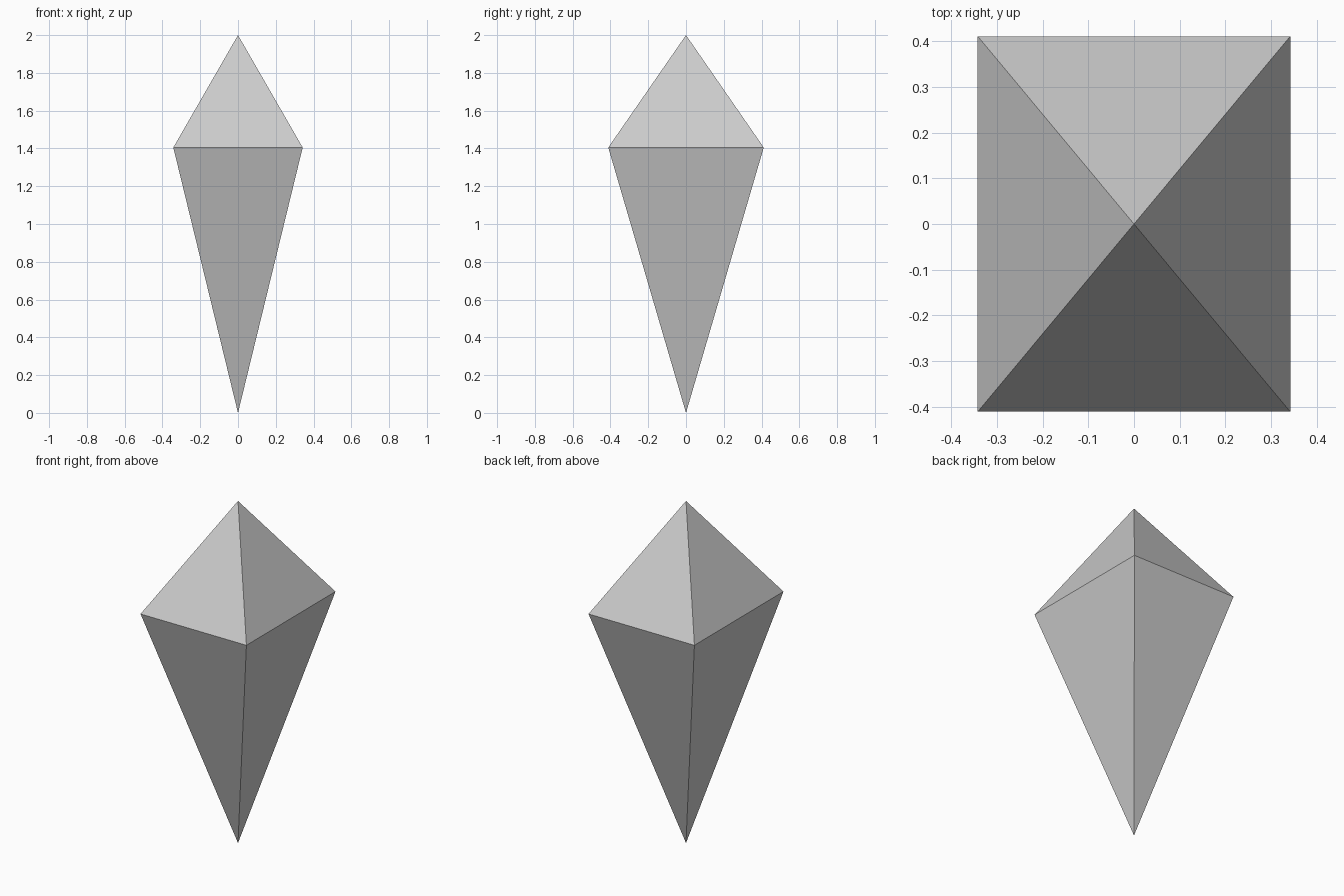
import bpy
import bmesh

if "Cube" in bpy.data.objects:
    bpy.data.objects.remove(bpy.data.objects["Cube"])

HALF_X, HALF_Y = 0.3425, 0.4115   # girdle half sizes
GIRDLE_Z, TOP_Z = 1.405, 2.0

bm = bmesh.new()

# Rectangular girdle, then the lower and upper points
girdle = [bm.verts.new((sx * HALF_X, sy * HALF_Y, GIRDLE_Z))
          for sx, sy in ((-1, -1), (1, -1), (1, 1), (-1, 1))]
bottom = bm.verts.new((0, 0, 0))
top = bm.verts.new((0, 0, TOP_Z))

# Four long lower facets and four short upper facets
for i in range(4):
    a, b = girdle[i], girdle[(i + 1) % 4]
    bm.faces.new((a, b, top))
    bm.faces.new((b, a, bottom))

bmesh.ops.recalc_face_normals(bm, faces=bm.faces)
mesh = bpy.data.meshes.new("crystal")
bm.to_mesh(mesh)
bm.free()
bpy.context.collection.objects.link(bpy.data.objects.new("crystal", mesh))
